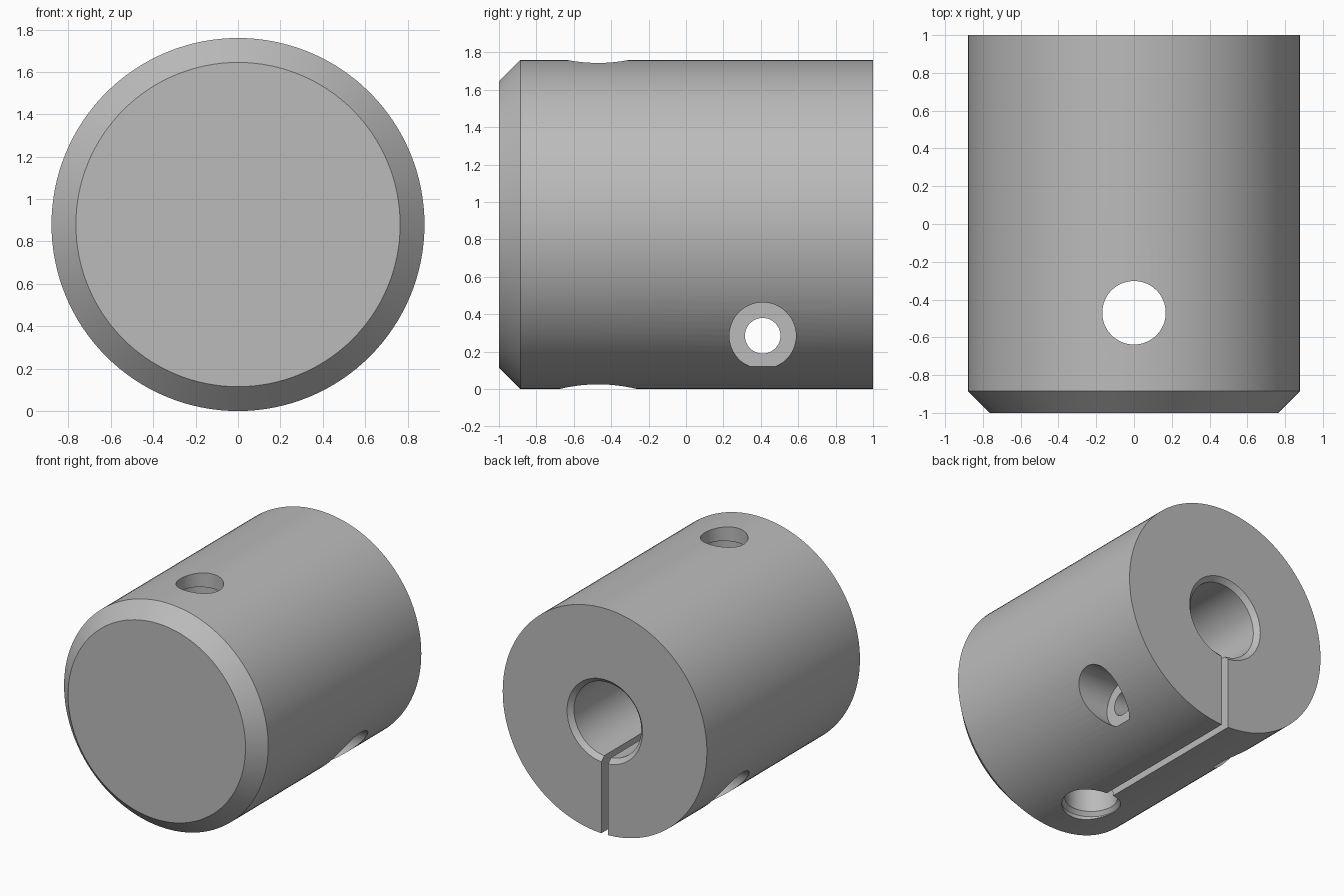
import bpy
import math
from mathutils import Matrix

if "Cube" in bpy.data.objects:
    bpy.data.objects.remove(bpy.data.objects["Cube"], do_unlink=True)

R = 0.88            # body radius, also the height of its axis
BALL_Y = -0.47      # vertical hole position
SCREW = (0.41, 0.285)   # clamp screw position (y, z)

steel = bpy.data.materials.new("plain grey")
steel.use_nodes = True
grey = (0.5, 0.5, 0.5, 1)
steel.diffuse_color = grey
steel.node_tree.nodes["Principled BSDF"].inputs["Base Color"].default_value = grey


def add_object(name, verts, faces, matrix):
    mesh = bpy.data.meshes.new(name)
    mesh.from_pydata(verts, [], faces)
    mesh.transform(matrix)
    mesh.materials.append(steel)
    obj = bpy.data.objects.new(name, mesh)
    bpy.context.collection.objects.link(obj)
    return obj


def turned(name, profile, matrix, n=128):
    """Closed solid from (radius, height) points turned about local z."""
    verts = [(r * math.cos(2 * math.pi * i / n), r * math.sin(2 * math.pi * i / n), h)
             for r, h in profile for i in range(n)]
    faces = [(k * n + i, k * n + (i + 1) % n, (k + 1) * n + (i + 1) % n, (k + 1) * n + i)
             for k in range(len(profile) - 1) for i in range(n)]
    last = (len(profile) - 1) * n
    faces += [tuple(reversed(range(n))), tuple(range(last, last + n))]
    return add_object(name, verts, faces, matrix)


def box(name, lo, hi):
    verts = [(x, y, z) for x in (lo[0], hi[0]) for y in (lo[1], hi[1]) for z in (lo[2], hi[2])]
    faces = [(0, 1, 3, 2), (4, 6, 7, 5), (0, 4, 5, 1), (2, 3, 7, 6), (0, 2, 6, 4), (1, 5, 7, 3)]
    return add_object(name, verts, faces, Matrix())


# Local z turned onto the y axis and the x axis
along_y = Matrix.Translation((0, 0, R)) @ Matrix.Rotation(-math.pi / 2, 4, "X")
along_x = Matrix.Translation((0, *SCREW)) @ Matrix.Rotation(math.pi / 2, 4, "Y")
upright = Matrix.Translation((0, BALL_Y, 0))

# Body with chamfered front rim
body = turned("clamp_body", [(R - 0.115, -1), (R, -0.885), (R, 1)], along_y)

# Shaft bore with chamfered mouth, ball hole with top lip, screw hole, clamp slot
cutters = [
    turned("bore_cutter", [(0.29, -0.3), (0.29, 0.965), (0.325, 1), (0.325, 1.1)], along_y),
    turned("ball_hole_cutter", [(0.208, -0.1), (0.208, 0.03), (0.185, 0.06), (0.185, 1.645),
                                (0.168, 1.646), (0.168, 1.9)], upright),
    turned("screw_hole_cutter", [(0.178, -1), (0.178, -0.444), (0.095, -0.444),
                                 (0.095, 0.444), (0.178, 0.444), (0.178, 1)], along_x),
    box("slot_cutter", (-0.029, -0.36, -0.1), (0.029, 1.1, R - 0.1)),
]

bpy.ops.object.select_all(action="DESELECT")
bpy.context.view_layer.objects.active = body
body.select_set(True)
for cutter in cutters:
    cutter.hide_render = True
    mod = body.modifiers.new(cutter.name, "BOOLEAN")
    mod.operation = "DIFFERENCE"
    mod.solver = "EXACT"
    mod.object = cutter
    bpy.ops.object.modifier_apply(modifier=mod.name)
for cutter in cutters:
    bpy.data.objects.remove(cutter, do_unlink=True)

bpy.ops.object.shade_smooth_by_angle(angle=math.radians(30))
